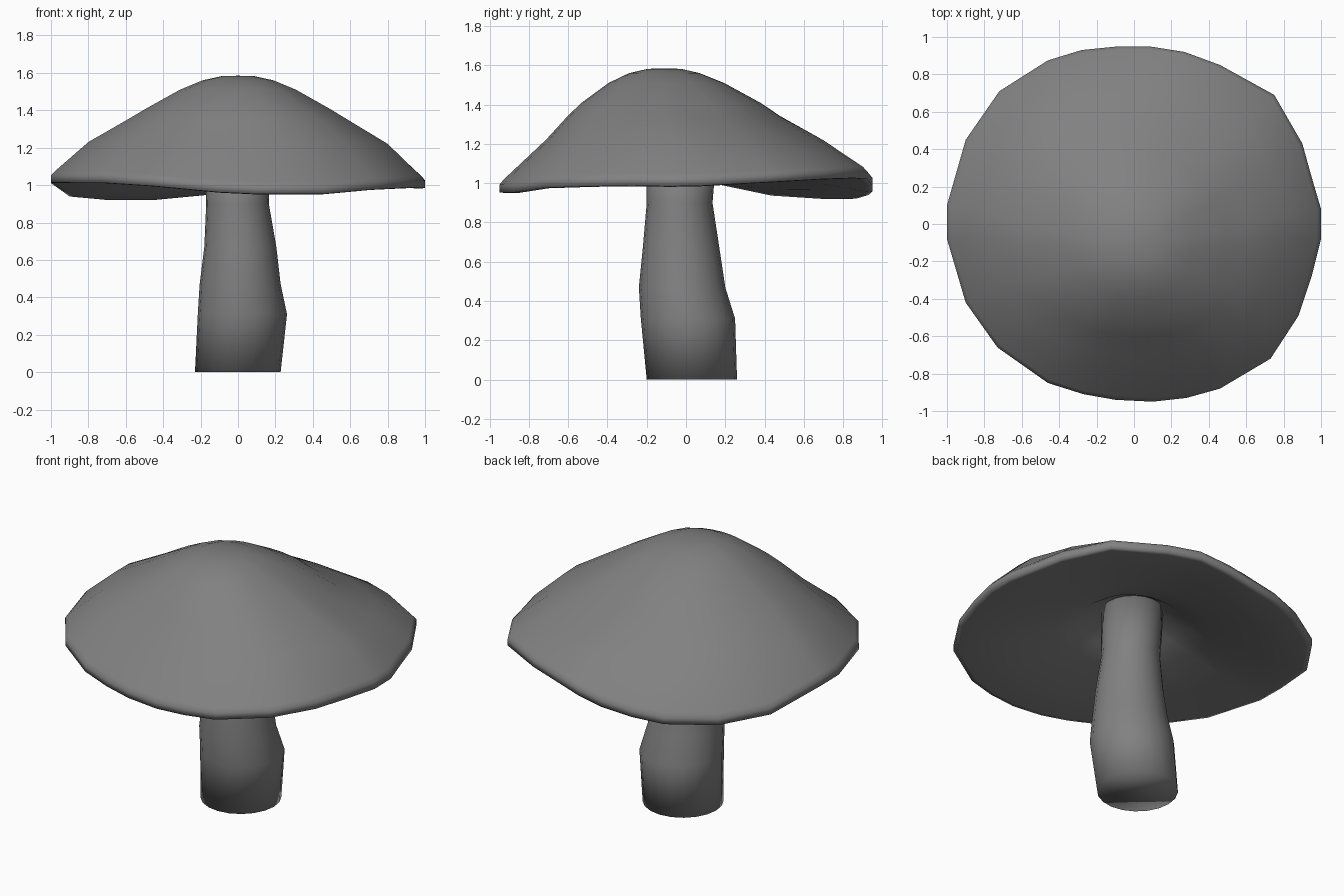
import bpy, math

if "Cube" in bpy.data.objects:
    bpy.data.objects.remove(bpy.data.objects["Cube"])

grey = bpy.data.materials.new("dark_grey")
grey.diffuse_color = (.22, .22, .22, 1)
grey.use_nodes = True
grey.node_tree.nodes["Principled BSDF"].inputs["Base Color"].default_value = grey.diffuse_color

def loft(name, rings, tip=None, base=None):
    """Skin closed rings; ends fan to a point (tip/base) or get an n-gon."""
    n = len(rings[0])
    verts = [p for r in rings for p in r]
    faces = [(i*n + j, i*n + (j+1) % n, (i+1)*n + (j+1) % n, (i+1)*n + j)
             for i in range(len(rings) - 1) for j in range(n)]
    last = (len(rings) - 1) * n
    if base:
        verts.append(base)
        faces += [((j+1) % n, j, len(verts) - 1) for j in range(n)]
    else:
        faces.append(tuple(reversed(range(n))))
    if tip:
        verts.append(tip)
        faces += [(last + j, last + (j+1) % n, len(verts) - 1) for j in range(n)]
    else:
        faces.append(tuple(range(last, last + n)))
    me = bpy.data.meshes.new(name)
    me.from_pydata(verts, [], faces)
    me.polygons.foreach_set("use_smooth", [True] * len(me.polygons))
    me.update()
    me.materials.append(grey)
    ob = bpy.data.objects.new(name, me)
    bpy.context.collection.objects.link(ob)
    return ob

# Cap outline seen from above, counter-clockwise
outline = [(1, .08), (.95, .25), (.9, .43), (.75, .69), (.46, .85), (.27, .92),
           (.08, .95), (-.08, .95), (-.28, .93), (-.46, .875), (-.72, .71),
           (-.9, .45), (-1, .1), (-1, -.08), (-.9, -.42), (-.73, -.66),
           (-.46, -.85), (-.27, -.91), (-.1, -.94), (.1, -.95), (.28, -.93),
           (.46, -.88), (.73, -.72), (.88, -.49), (.95, -.28), (1, -.08)]

# Wavy height of the lower rim edge: angle in degrees, z
wave = [(0, .98), (45, 1.02), (72, 1.025), (95, .955), (118, .92), (135, .92),
        (153, .935), (175, 1.01), (222, 1.01), (240, .995), (270, .95),
        (300, .95), (316, .975), (340, .985), (360, .98)]

def rim_z(x, y):
    a = math.degrees(math.atan2(y, x)) % 360
    for (a0, z0), (a1, z1) in zip(wave, wave[1:]):
        if a <= a1:
            return z0 + (z1 - z0) * (a - a0) / (a1 - a0)

# Cap rings from underside centre over the rim to the crown:
# x scale, y scale, y shift, z, amount of rim wave, sag at the back right
cap_rings = [(.2, .2, -.03, 1.2, 0, 0), (.3, .3, -.02, 1.13, .1, 0),
             (.45, .45, 0, 1.075, .4, 0), (.72, .72, 0, 1.015, .85, 0),
             (.97, .97, 0, .975, 1, 0), (1, 1, 0, .978, 1, 0),
             (1, 1, 0, 1.017, 1, 0), (.98, .98, 0, 1.04, .95, 0),
             (.8, .745, -.005, 1.225, .15, .03), (.6, .568, -.06, 1.345, 0, .02),
             (.49, .48, -.075, 1.41, 0, .01), (.31, .31, -.1, 1.51, 0, 0),
             (.19, .19, -.11, 1.56, 0, 0), (.09, .09, -.11, 1.582, 0, 0)]
rings = [[(x*sx, y*sy + dy, z + w*(rim_z(x, y) - .975)
           - sag * max(0, math.cos(math.atan2(y, x) - math.pi/4))**4)
          for x, y in outline] for sx, sy, dy, z, w, sag in cap_rings]
loft("mushroom_cap", rings, tip=(0, -.11, 1.585), base=(0, -.03, 1.21))

# Stem cross-sections: z, x min, x max, y min, y max
stem = [(0, -.23, .228, -.2, .26), (.31, -.215, .262, -.23, .25),
        (.47, -.205, .228, -.24, .2), (.67, -.18, .205, -.22, .17),
        (.9, -.17, .165, -.2, .135), (1.2, -.18, .17, -.2, .16)]
rings = [[((a+b)/2 + (b-a)/2 * math.cos(t), (c+d)/2 + (d-c)/2 * math.sin(t), z)
          for t in (math.tau * i / 20 for i in range(20))]
         for z, a, b, c, d in stem]
loft("mushroom_stem", rings)
